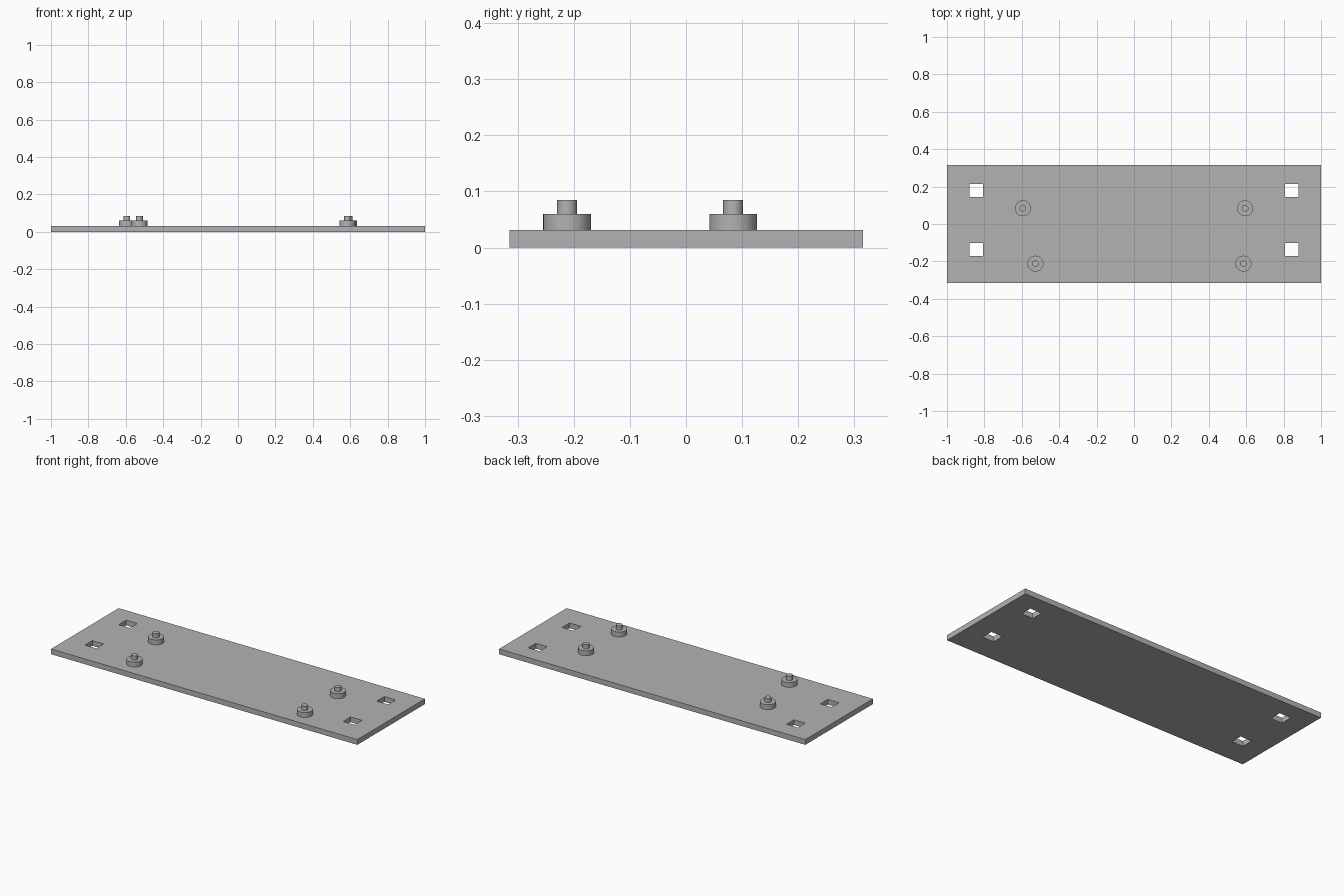
import bpy
from mathutils import Vector

cube = bpy.data.objects.get("Cube")
if cube:
    bpy.data.objects.remove(cube, do_unlink=True)

PLATE_TOP = 0.031
FLANGE_TOP = 0.06
PEG_TOP = 0.085

# Single grey plastic
grey = bpy.data.materials.new("grey plastic")
grey.use_nodes = True
colour = (0.45, 0.45, 0.45, 1)
grey.diffuse_color = colour
grey.node_tree.nodes["Principled BSDF"].inputs["Base Color"].default_value = colour


def box(name, centre, size):
    bpy.ops.mesh.primitive_cube_add(size=1, location=centre)
    obj = bpy.context.object
    obj.name = name
    obj.data.transform(obj.matrix_basis.inverted() @ obj.matrix_basis)
    for v in obj.data.vertices:
        v.co *= Vector(size)
    obj.data.materials.append(grey)
    return obj


def cylinder(name, x, y, radius, bottom, top):
    bpy.ops.mesh.primitive_cylinder_add(
        vertices=48, radius=radius, depth=top - bottom,
        location=(x, y, (bottom + top) / 2))
    obj = bpy.context.object
    obj.name = name
    obj.data.materials.append(grey)
    bpy.ops.object.shade_smooth_by_angle()
    return obj


# Base plate with four square through holes
plate = box("base_plate", (0, 0, PLATE_TOP / 2), (2, 0.63, PLATE_TOP))
for x in (-0.843, 0.843):
    for y in (-0.136, 0.179):
        cutter = box("hole_cutter", (x, y, PLATE_TOP / 2), (0.074, 0.07, 0.2))
        cutter.hide_render = True
        cut = plate.modifiers.new("square hole", "BOOLEAN")
        cut.operation = "DIFFERENCE"
        cut.solver = "EXACT"
        cut.object = cutter
        bpy.context.view_layer.objects.active = plate
        bpy.ops.object.modifier_apply(modifier=cut.name)
        bpy.data.objects.remove(cutter, do_unlink=True)

# Standoffs: wide flange with a thin locating peg
standoffs = {
    "back_right": (-0.594, 0.084),
    "back_left": (0.594, 0.084),
    "front_right": (-0.527, -0.212),
    "front_left": (0.585, -0.212),
}
for place, (x, y) in standoffs.items():
    cylinder(place + "_standoff", x, y, 0.0425, PLATE_TOP, FLANGE_TOP)
    cylinder(place + "_peg", x, y, 0.0178, FLANGE_TOP, PEG_TOP)
